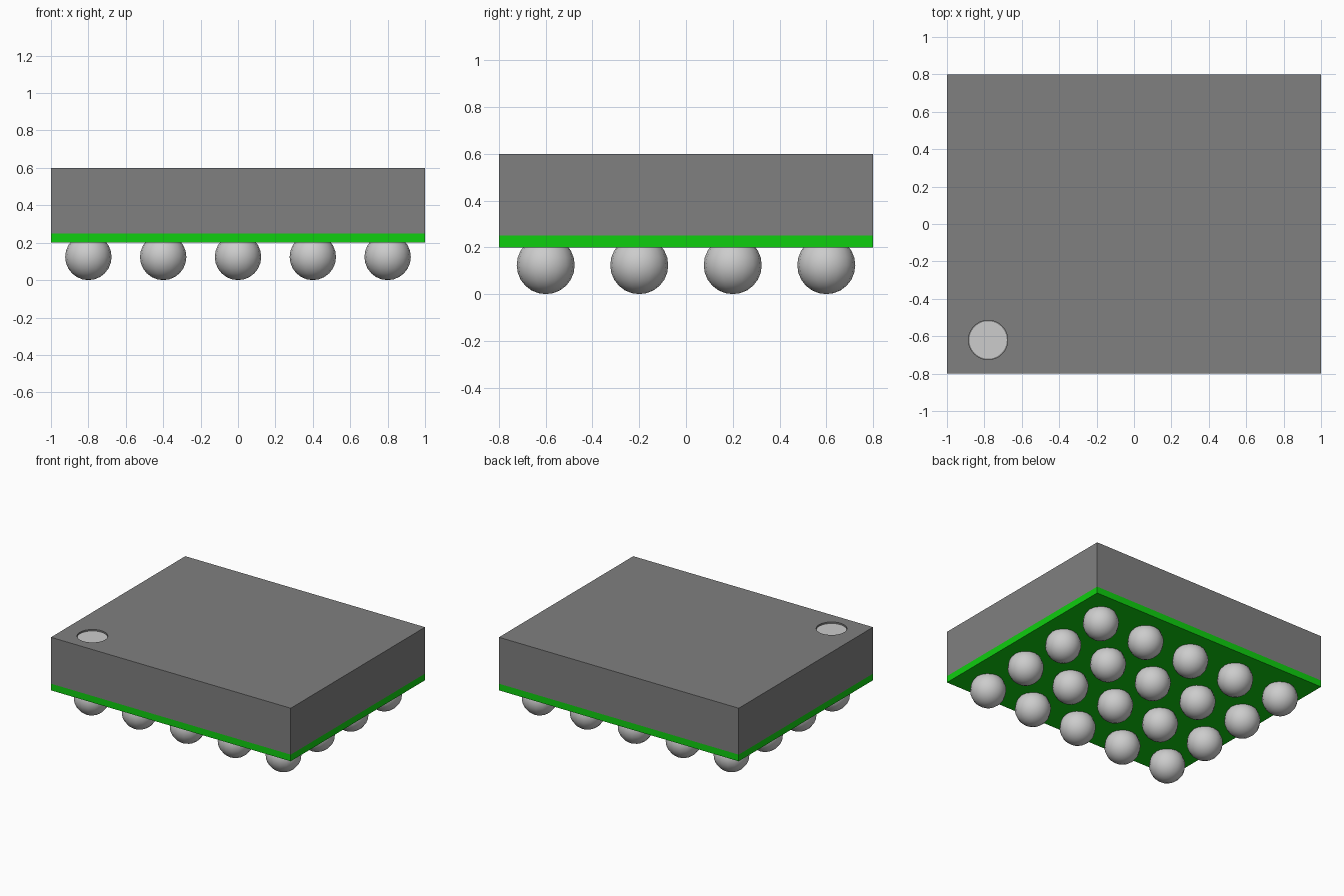
import bpy
import math

default = bpy.data.objects.get("Cube")
if default:
    bpy.data.objects.remove(default, do_unlink=True)


def material(name, rgb):
    mat = bpy.data.materials.new(name)
    mat.use_nodes = True
    mat.diffuse_color = (*rgb, 1)
    mat.node_tree.nodes["Principled BSDF"].inputs["Base Color"].default_value = (*rgb, 1)
    return mat


grey = material("package grey", (0.214, 0.214, 0.214))
green = material("board green", (0.0047, 0.62, 0.0047))
silver = material("light silver", (0.604, 0.604, 0.604))


def finish(name, mat):
    obj = bpy.context.object
    obj.name = obj.data.name = name
    obj.data.materials.append(mat)
    return obj


def slab(name, z0, z1, mat):
    bpy.ops.mesh.primitive_cube_add(size=1, location=(0, 0, (z0 + z1) / 2))
    bpy.context.object.scale = (2, 1.6, z1 - z0)
    bpy.ops.object.transform_apply(location=False, rotation=False, scale=True)
    return finish(name, mat)


def disc(name, radius, z0, z1, mat):
    bpy.ops.mesh.primitive_cylinder_add(vertices=48, radius=radius, depth=z1 - z0,
                                        location=(-0.78, -0.62, (z0 + z1) / 2))
    return finish(name, mat)


# Substrate and package body
slab("substrate_board", 0.2, 0.25, green)
body = slab("package_body", 0.25, 0.6, grey)

# Shallow round recess in the top corner, with a light floor
cutter = disc("recess_cutter", 0.105, 0.588, 0.65, grey)
cutter.hide_render = True
cut = body.modifiers.new("Recess", 'BOOLEAN')
cut.operation = 'DIFFERENCE'
cut.solver = 'EXACT'
cut.object = cutter
bpy.context.view_layer.objects.active = body
bpy.ops.object.modifier_apply(modifier=cut.name)
bpy.data.objects.remove(cutter, do_unlink=True)
disc("corner_marker", 0.1, 0.586, 0.591, silver)

# Solder ball grid, five across and four deep, sharing one mesh
bpy.ops.mesh.primitive_uv_sphere_add(segments=16, ring_count=12, radius=0.124,
                                     location=(-0.8, -0.6, 0.124))
ball = finish("solder_ball", silver)
bpy.ops.object.shade_smooth_by_angle(angle=math.radians(40))
for i in range(5):
    for j in range(4):
        if i or j:
            copy = ball.copy()
            copy.name = f"solder_ball_{i + 1}_{j + 1}"
            copy.location = (-0.8 + 0.4 * i, -0.6 + 0.4 * j, 0.124)
            bpy.context.collection.objects.link(copy)
